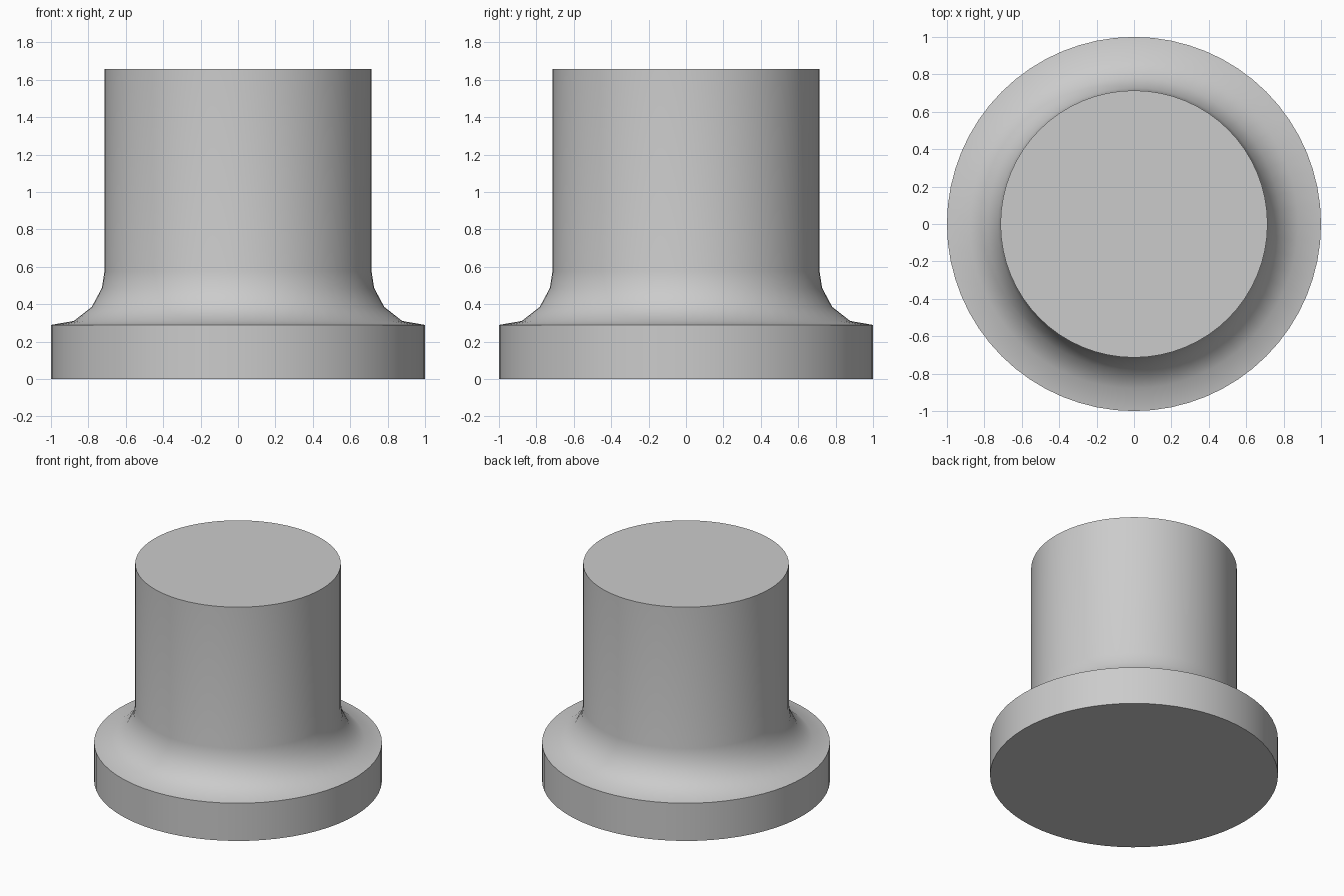
import bpy, bmesh, math

cube = bpy.data.objects.get("Cube")
if cube:
    bpy.data.objects.remove(cube, do_unlink=True)

SEGMENTS = 64

# Plain grey material
grey = bpy.data.materials.new("plain grey")
grey.use_nodes = True
colour = (0.6, 0.6, 0.6, 1)
grey.diffuse_color = colour
grey.node_tree.nodes["Principled BSDF"].inputs["Base Color"].default_value = colour

# Outline (radius, height): flange rim, concave fillet, straight post
profile = [(1, 0), (1, 0.289), (0.878, 0.31), (0.782, 0.385),
           (0.728, 0.486), (0.714, 0.575), (0.714, 1.658)]

# Revolve the outline ring by ring, then cap both ends
bm = bmesh.new()
angles = [2 * math.pi * i / SEGMENTS for i in range(SEGMENTS)]
rings = [[bm.verts.new((r * math.cos(a), r * math.sin(a), z)) for a in angles]
         for r, z in profile]
for low, high in zip(rings, rings[1:]):
    for i in range(SEGMENTS):
        j = (i + 1) % SEGMENTS
        bm.faces.new((low[i], low[j], high[j], high[i]))
bm.faces.new(rings[0][::-1])
bm.faces.new(rings[-1])

mesh = bpy.data.meshes.new("flanged_post")
bm.to_mesh(mesh)
bm.free()
mesh.materials.append(grey)
post = bpy.data.objects.new("flanged_post", mesh)
bpy.context.collection.objects.link(post)

# Smooth sides with crisp rim edges
bpy.context.view_layer.objects.active = post
post.select_set(True)
bpy.ops.object.shade_smooth_by_angle(angle=math.radians(40))
